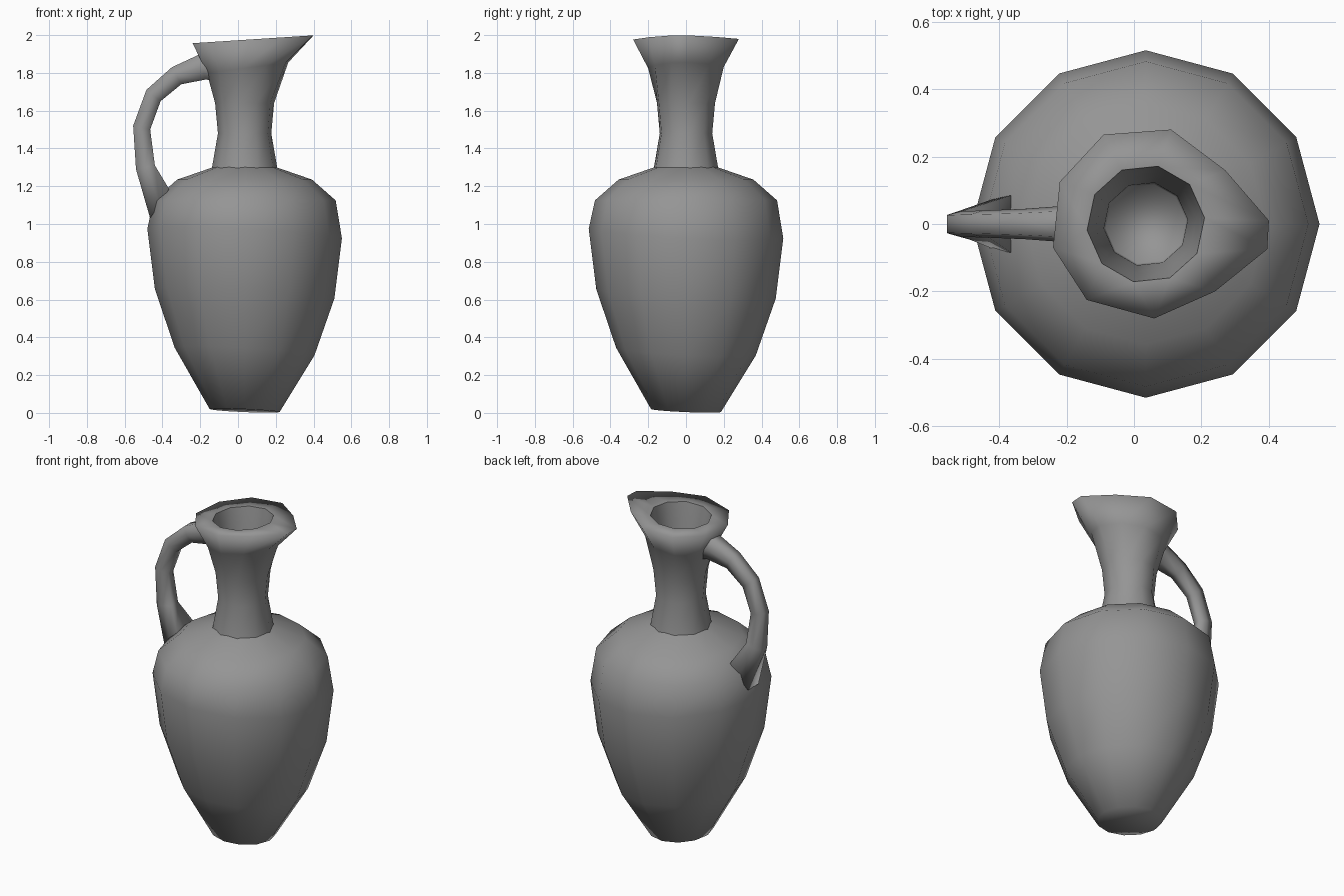
import bpy, bmesh
from math import cos, sin, radians
from mathutils import Vector

cube = bpy.data.objects.get("Cube")
if cube:
    bpy.data.objects.remove(cube, do_unlink=True)

clay = bpy.data.materials.new("grey clay")
clay.use_nodes = True
GREY = (0.3, 0.3, 0.3, 1)
clay.diffuse_color = GREY
clay.node_tree.nodes["Principled BSDF"].inputs["Base Color"].default_value = GREY


def loft(name, rings, cap_start=False, cap_end=False, sharp_ring=None):
    """Skin a list of equal-length point rings into one smooth object."""
    bm = bmesh.new()
    loops = [[bm.verts.new(p) for p in ring] for ring in rings]
    n = len(loops[0])
    for a, b in zip(loops, loops[1:]):
        for i in range(n):
            j = (i + 1) % n
            bm.faces.new((a[i], a[j], b[j], b[i]))
    if cap_start:
        bm.faces.new(loops[0][::-1])
    if cap_end:
        bm.faces.new(loops[-1])
    if sharp_ring is not None:
        ring = set(loops[sharp_ring])
        for e in bm.edges:
            if set(e.verts) <= ring:
                e.smooth = False
    for f in bm.faces:
        f.smooth = True
    bmesh.ops.recalc_face_normals(bm, faces=bm.faces)
    mesh = bpy.data.meshes.new(name)
    bm.to_mesh(mesh)
    bm.free()
    mesh.materials.append(clay)
    obj = bpy.data.objects.new(name, mesh)
    bpy.context.collection.objects.link(obj)
    return obj


# Body: twelve-sided rings of (radius, height, tilt)
AXIS = 0.035
profile = [(0.185, 0.012, 0.008), (0.37, 0.325, 0.02), (0.475, 0.63, 0.025),
           (0.515, 0.95, 0.025), (0.482, 1.125, 0), (0.357, 1.235, 0),
           (0.16, 1.303, 0)]
body = []
for r, z, tilt in profile:
    angles = [radians(30 * k) for k in range(12)]
    body.append([(AXIS + r * cos(a), r * sin(a), z - tilt * (cos(a) + sin(a)))
                 for a in angles])
loft("body", body, cap_start=True)

# Neck: ten-sided rings blending from a circle to the pouring lip outline
lip = [(0.40, 0.01), (0.27, 0.16), (0.11, 0.28), (-0.09, 0.265), (-0.22, 0.125),
       (-0.24, -0.07), (-0.14, -0.225), (0.06, -0.28), (0.24, -0.2), (0.395, -0.075)]


def neck_ring(r, z, blend=0.0, tilt=0.0):
    ring = []
    for k, p in enumerate(lip):
        a = radians(36 * k + 6)
        circle = Vector((AXIS + r * cos(a), r * sin(a)))
        x, y = circle.lerp(Vector(p), blend)
        ring.append((x, y, z + tilt * (x - AXIS)))
    return ring


neck = [neck_ring(0.176, 1.285), neck_ring(0.142, 1.48), neck_ring(0.157, 1.64),
        neck_ring(0.16, 1.825, 0.35, 0.13), neck_ring(0, 1.975, 1, 0.065),
        neck_ring(0.175, 1.972, 0, 0.06), neck_ring(0.15, 1.82),
        neck_ring(0.125, 1.6), neck_ring(0.12, 1.45)]
loft("neck_and_lip", neck, cap_end=True, sharp_ring=5)

# Handle: sections of (outer x, outer z, inner x, inner z, half width, inner half width)
sections = [(-0.13, 1.91, -0.11, 1.755, 0.06, 0.04),
            (-0.21, 1.895, -0.17, 1.765, 0.055, 0.035),
            (-0.35, 1.83, -0.30, 1.74, 0.045, 0.028),
            (-0.485, 1.71, -0.41, 1.65, 0.04, 0.025),
            (-0.555, 1.52, -0.465, 1.50, 0.038, 0.025),
            (-0.54, 1.29, -0.44, 1.31, 0.045, 0.035),
            (-0.465, 1.03, -0.365, 1.185, 0.075, 0.085)]
handle = []
for ox, oz, ix, iz, w, wi in sections:
    mx, mz = (ox + ix) / 2, (oz + iz) / 2
    handle.append([(ox, -w * 0.7, oz), (ox, w * 0.7, oz), (mx, w, mz),
                   (ix, wi, iz), (ix, -wi, iz), (mx, -w, mz)])
loft("handle", handle, cap_start=True, cap_end=True)
